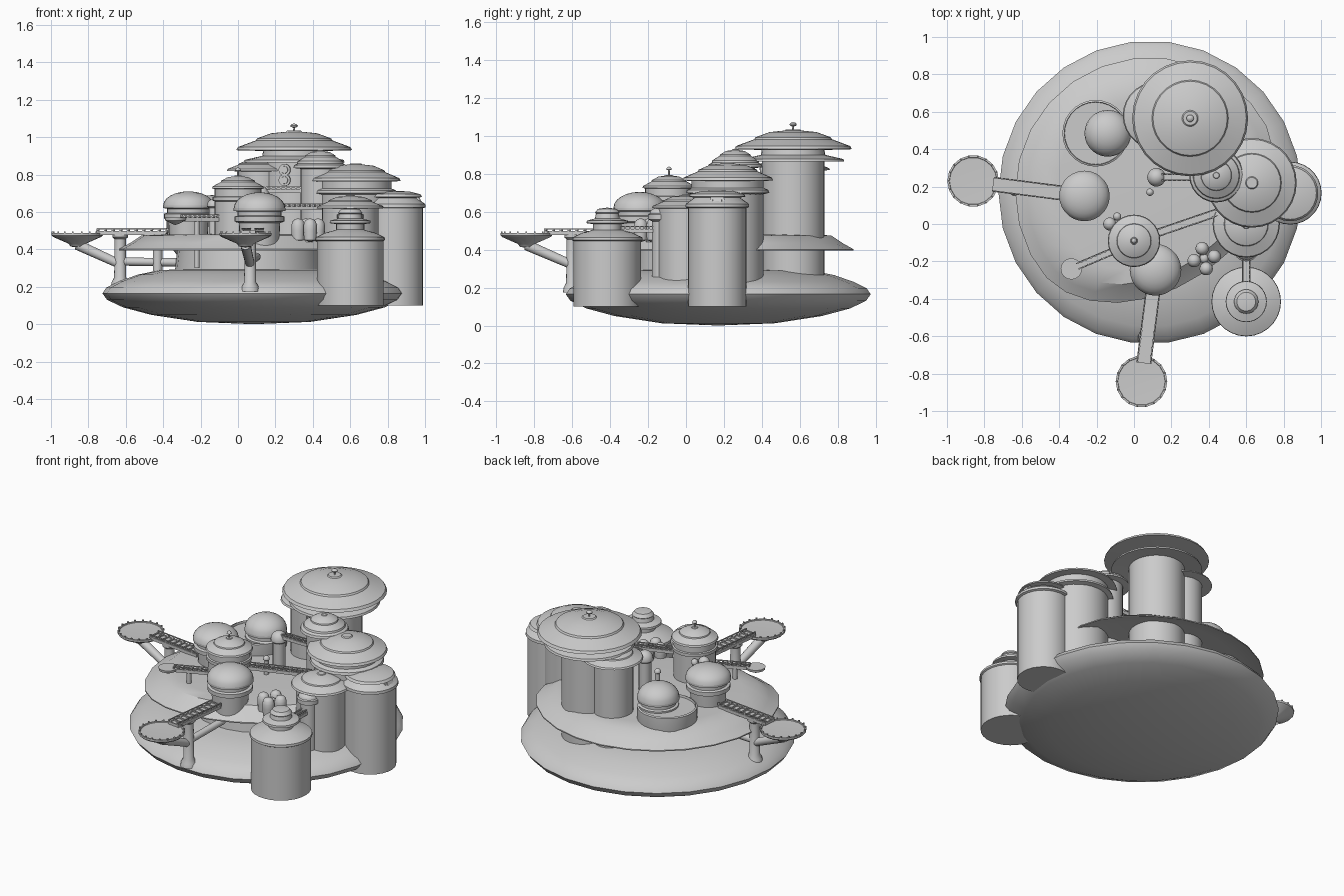
import bpy, bmesh, math
from mathutils import Vector, Matrix

if "Cube" in bpy.data.objects:
    bpy.data.objects.remove(bpy.data.objects["Cube"], do_unlink=True)

GREY = (0.6, 0.6, 0.6, 1)
mat = bpy.data.materials.new("light_grey")
mat.use_nodes = True
mat.diffuse_color = GREY
mat.node_tree.nodes["Principled BSDF"].inputs["Base Color"].default_value = GREY
made = []


def finish(name, bm):
    bmesh.ops.remove_doubles(bm, verts=bm.verts, dist=1e-5)
    bmesh.ops.recalc_face_normals(bm, faces=bm.faces)
    mesh = bpy.data.meshes.new(name)
    bm.to_mesh(mesh)
    bm.free()
    mesh.materials.append(mat)
    ob = bpy.data.objects.new(name, mesh)
    bpy.context.collection.objects.link(ob)
    made.append(ob)
    return ob


def lathe(name, profile, x=0, y=0, seg=24):
    """Revolve (radius, height) points around a vertical axis."""
    bm = bmesh.new()
    rings = []
    for r, z in profile:
        ring = []
        for i in range(seg):
            a = math.tau * i / seg
            ring.append(bm.verts.new((x + r * math.cos(a), y + r * math.sin(a), z)))
        rings.append(ring)
    for low, high in zip(rings, rings[1:]):
        for i in range(seg):
            j = (i + 1) % seg
            bm.faces.new((low[i], low[j], high[j], high[i]))
    bmesh.ops.dissolve_degenerate(bm, edges=bm.edges, dist=1e-5)
    return finish(name, bm)


def dome(r, z, h, steps=6):
    """Profile of a half ellipse rising from radius r at height z."""
    return [(r * math.cos(math.pi / 2 * i / steps), z + h * math.sin(math.pi / 2 * i / steps))
            for i in range(steps + 1)]


def beam(bm, a, b, width, height):
    """Box running from a to b."""
    a, b = Vector(a), Vector(b)
    d = b - a
    rot = d.to_track_quat('X', 'Z').to_matrix().to_4x4()
    size = Matrix.Diagonal((d.length, width, height, 1))
    bmesh.ops.create_cube(bm, size=1, matrix=Matrix.Translation((a + b) / 2) @ rot @ size)


def tube(name, a, b, r1, r2):
    a, b = Vector(a), Vector(b)
    d = b - a
    bm = bmesh.new()
    bmesh.ops.create_cone(bm, cap_ends=True, segments=14, radius1=r1, radius2=r2, depth=d.length,
                          matrix=Matrix.Translation((a + b) / 2) @ d.to_track_quat('Z', 'Y').to_matrix().to_4x4())
    return finish(name, bm)


def bridge(name, a, b, width, steps):
    """Deck with cross ribs, posts and two handrails."""
    a, b = Vector(a), Vector(b)
    side = (b - a).cross(Vector((0, 0, 1))).normalized() * width / 2
    up = Vector((0, 0, 0.022))
    bm = bmesh.new()
    beam(bm, a, b, width, 0.012)
    for s in (side, -side):
        beam(bm, a + s + up, b + s + up, 0.006, 0.006)
        beam(bm, a + s, b + s, 0.01, 0.02)
    for i in range(steps + 1):
        p = a.lerp(b, i / steps)
        beam(bm, p - side * 1.1 + up * 0.3, p + side * 1.1 + up * 0.3, 0.008, 0.014)
        for s in (side, -side):
            beam(bm, p + s, p + s + up * 1.1 + Vector((0.001, 0, 0)), 0.008, 0.008)
    finish(name, bm)


def porthole(name, loc, direction, r):
    """Raised window ring with a thin pane."""
    n = Vector(direction).normalized()
    loc = Vector(loc)
    tube(name + "_ring", loc - n * 0.02, loc + n * 0.008, r, r)
    tube(name + "_pane", loc, loc + n * 0.012, r * 0.7, r * 0.6)


def tower(name, x, y, shaft, bottom, eave, brim, top):
    """Round house with a slim skirt and a broad stepped roof."""
    h = top - eave
    lathe(name + "_shaft", [(0, bottom), (shaft, bottom), (shaft, eave)], x, y, 32)
    lathe(name + "_roof", [(shaft * 0.8, eave - 0.005), (brim, eave), (brim * 0.97, eave + h * 0.16),
                           (brim * 0.66, eave + h * 0.5), (brim * 0.64, eave + h * 0.6),
                           (brim * 0.4, eave + h * 0.86), (brim * 0.14, eave + h * 0.94),
                           (brim * 0.12, top), (0, top)], x, y, 28)


def pod(name, x, y, bottom, r, spring, top):
    """Banded drum under an overhanging dome."""
    lathe(name + "_drum", [(0, bottom), (r * 0.75, bottom), (r * 0.8, spring - 0.08), (r * 0.97, spring - 0.07),
                           (r * 0.97, spring - 0.045), (r * 0.85, spring - 0.04), (r * 0.85, spring - 0.018),
                           (r, spring - 0.014), (r, spring)], x, y, 28)
    lathe(name + "_dome", dome(r, spring, top - spring), x, y, 28)


# Island base and terrace, the terrace cut back towards the front right
CX, CY = 0.085, 0.17
lathe("island_base", [(0, 0), (0.3, 0.012), (0.55, 0.05), (0.7, 0.09), (0.785, 0.13), (0.81, 0.165), (0.79, 0.195),
                      (0.72, 0.23), (0.62, 0.265), (0.5, 0.29), (0, 0.3)], CX, CY, 26)
terrace = lathe("terrace", [(0, 0.43), (0.6, 0.43), (0.72, 0.395), (0.72, 0.402), (0.66, 0.435), (0.6, 0.475),
                            (0.5, 0.48), (0, 0.482)], CX, CY, 26)
cut = Vector((0.57, -0.82, 0)).normalized()
for v in terrace.data.vertices:
    d = (v.co - Vector((CX, CY, 0))).dot(cut)
    if d > 0:
        v.co -= cut * d * 0.28
lathe("terrace_core", [(0.40, 0.26), (0.38, 0.44)], 0.06, 0.13, 26)

# Great tower with lower skirt and finial
tower("great_tower", 0.30, 0.565, 0.165, 0.25, 0.93, 0.31, 1.035)
lathe("great_tower_skirt", [(0.16, 0.875), (0.27, 0.865), (0.265, 0.878), (0.17, 0.9), (0.165, 0.93)], 0.30, 0.565, 28)
tube("finial_stem", (0.30, 0.565, 1.02), (0.30, 0.565, 1.055), 0.006, 0.004)
lathe("finial_ball", [(0, 1.048)] + [(0.018, 1.055), (0.02, 1.062), (0.012, 1.07), (0, 1.073)], 0.30, 0.565, 10)
for z in (0.77, 0.825):
    porthole("tower_window", (0.25, 0.405, z), (-0.25, -1, 0), 0.032)

# Neighbouring towers
tower("back_tower", 0.12, 0.58, 0.12, 0.25, 0.82, 0.18, 0.885)
tower("middle_tower", 0.44, 0.26, 0.105, 0.3, 0.86, 0.125, 0.93)
lathe("middle_tower_skirt", [(0.1, 0.83), (0.145, 0.835), (0.14, 0.85), (0.1, 0.87)], 0.44, 0.26)
tower("broad_tower", 0.63, 0.22, 0.19, 0.2, 0.765, 0.24, 0.86)
lathe("broad_tower_skirt", [(0.18, 0.69), (0.22, 0.7), (0.215, 0.715), (0.18, 0.73)], 0.63, 0.22, 28)

# Tall side silo with sloped roof
lathe("side_silo", [(0, 0.1), (0.155, 0.1), (0.155, 0.62), (0.168, 0.625), (0.166, 0.642), (0.12, 0.675),
                    (0.15, 0.68), (0.14, 0.695), (0.08, 0.71), (0, 0.712)], 0.835, 0.165, 28)
porthole("silo_window", (0.968, 0.165, 0.655), (1, 0, 0.5), 0.04)

# Lower annex behind the front silo
tower("annex", 0.6, 0.0, 0.15, 0.22, 0.62, 0.18, 0.69)
lathe("turret", [(0, 0.2), (0.05, 0.2), (0.05, 0.55), (0.07, 0.56), (0.07, 0.585)] + dome(0.062, 0.59, 0.035),
      0.6, -0.13)

# Front silo with stacked cap
lathe("front_silo", [(0, 0.1), (0.178, 0.1), (0.178, 0.445), (0.186, 0.45), (0.184, 0.465), (0.13, 0.49),
                     (0.09, 0.5), (0.075, 0.505), (0.075, 0.535), (0.11, 0.54), (0.108, 0.553), (0.065, 0.565),
                     (0.06, 0.59), (0.065, 0.595), (0.05, 0.615), (0, 0.622)], 0.6, -0.415, 28)
bridge("silo_bridge", (0.6, -0.17, 0.5), (0.6, -0.37, 0.5), 0.035, 8)

# Round house with antenna
tower("round_house", 0.0, -0.09, 0.125, 0.4, 0.725, 0.14, 0.795)
lathe("round_house_band", [(0.12, 0.655), (0.135, 0.66), (0.135, 0.68), (0.12, 0.685)], 0.0, -0.09)
tube("antenna_stem", (0, -0.09, 0.79), (0, -0.09, 0.83), 0.005, 0.004)
lathe("antenna_ball", dome(0.015, 0.822, 0.016, 3) + [(0, 0.818), (0.015, 0.822)], 0, -0.09, 10)

# Domed pods
pod("left_pod", -0.265, 0.15, 0.44, 0.135, 0.635, 0.71)
pod("front_pod", 0.115, -0.245, 0.4, 0.138, 0.62, 0.705)
pod("back_pod", -0.14, 0.485, 0.5, 0.125, 0.6, 0.69)
lathe("back_pod_drum", [(0, 0.27), (0.08, 0.32), (0.17, 0.43), (0.178, 0.47), (0.178, 0.555), (0.168, 0.56),
                        (0.166, 0.545), (0, 0.545)], -0.205, 0.485, 28)

# Small posts and the tank cluster
for x, y, r, top in ((0.12, 0.25, 0.05, 0.74), (-0.13, 0.0, 0.035, 0.67), (0.085, 0.17, 0.02, 0.6), (-0.09, 0.04, 0.022, 0.66)):
    lathe("post", [(0, 0.45), (r * 0.75, 0.45), (r * 0.75, top - r * 1.4), (r, top - r * 1.2)]
          + dome(r, top - r, r, 4), x, y, 14)
for i in range(4):
    a = math.pi / 2 * i + 0.2
    lathe("tank", [(0, 0.44), (0.033, 0.45), (0.036, 0.5), (0.036, 0.53)] + dome(0.034, 0.535, 0.03, 4),
          0.375 + 0.055 * math.cos(a), -0.185 + 0.055 * math.sin(a), 14)
lathe("tank_hub", [(0, 0.44), (0.025, 0.44)] + dome(0.025, 0.52, 0.02, 3), 0.375, -0.185, 12)

# Footbridges between houses
bridge("long_footbridge", (0.09, -0.06, 0.62), (0.47, 0.07, 0.62), 0.035, 14)
bridge("upper_footbridge", (0.15, 0.25, 0.71), (0.36, 0.25, 0.71), 0.03, 8)
bridge("balcony_bridge", (-0.1, -0.14, 0.56), (-0.3, -0.225, 0.56), 0.03, 8)
lathe("balcony", [(0, 0.53), (0.015, 0.535), (0.055, 0.555), (0.057, 0.57), (0, 0.57)], -0.335, -0.24, 16)
tube("balcony_post", (-0.22, -0.19, 0.3), (-0.22, -0.19, 0.56), 0.014, 0.014)


def landing(name, pad, start, finish_pt, column, foot, anchor):
    """Dish pad on a strut, joined by a bridge resting on a column."""
    x, y = pad
    lathe(name + "_pad", [(0, 0.41), (0.035, 0.415), (0.045, 0.43), (0.13, 0.467), (0.138, 0.475), (0.138, 0.487),
                          (0.128, 0.487), (0.126, 0.482), (0, 0.478)], x, y, 18)
    bm = bmesh.new()
    for i in range(18):
        a = math.tau * i / 18
        p = Vector((x + 0.133 * math.cos(a), y + 0.133 * math.sin(a), 0.482))
        beam(bm, p, p + Vector((0.0005, 0, 0.014)), 0.008, 0.008)
    finish(name + "_lights", bm)
    bridge(name + "_bridge", (*start, 0.488), (*finish_pt, 0.488), 0.07, 9)
    cx, cy = column
    lathe(name + "_column", [(0, foot), (0.05, foot), (0.045, foot + 0.025), (0.032, foot + 0.05), (0.03, 0.455),
                             (0.042, 0.465), (0.042, 0.485)], cx, cy, 16)
    tube(name + "_strut", (x, y, 0.425), (cx, cy, 0.32), 0.028, 0.024)
    tube(name + "_brace", (cx, cy, 0.335), anchor, 0.022, 0.022)


landing("left_landing", (-0.86, 0.23), (-0.75, 0.212), (-0.38, 0.165), (-0.63, 0.195), 0.2, (-0.3, 0.16, 0.33))
landing("front_landing", (0.04, -0.842), (0.053, -0.74), (0.1, -0.37), (0.065, -0.6), 0.175, (0.1, -0.3, 0.36))
tube("left_inner_column", (-0.43, 0.17, 0.25), (-0.43, 0.17, 0.485), 0.026, 0.026)

# Smooth curved surfaces, keep hard edges
bpy.ops.object.select_all(action='DESELECT')
for ob in made:
    ob.select_set(True)
bpy.context.view_layer.objects.active = made[0]
bpy.ops.object.shade_smooth_by_angle(angle=math.radians(35))
